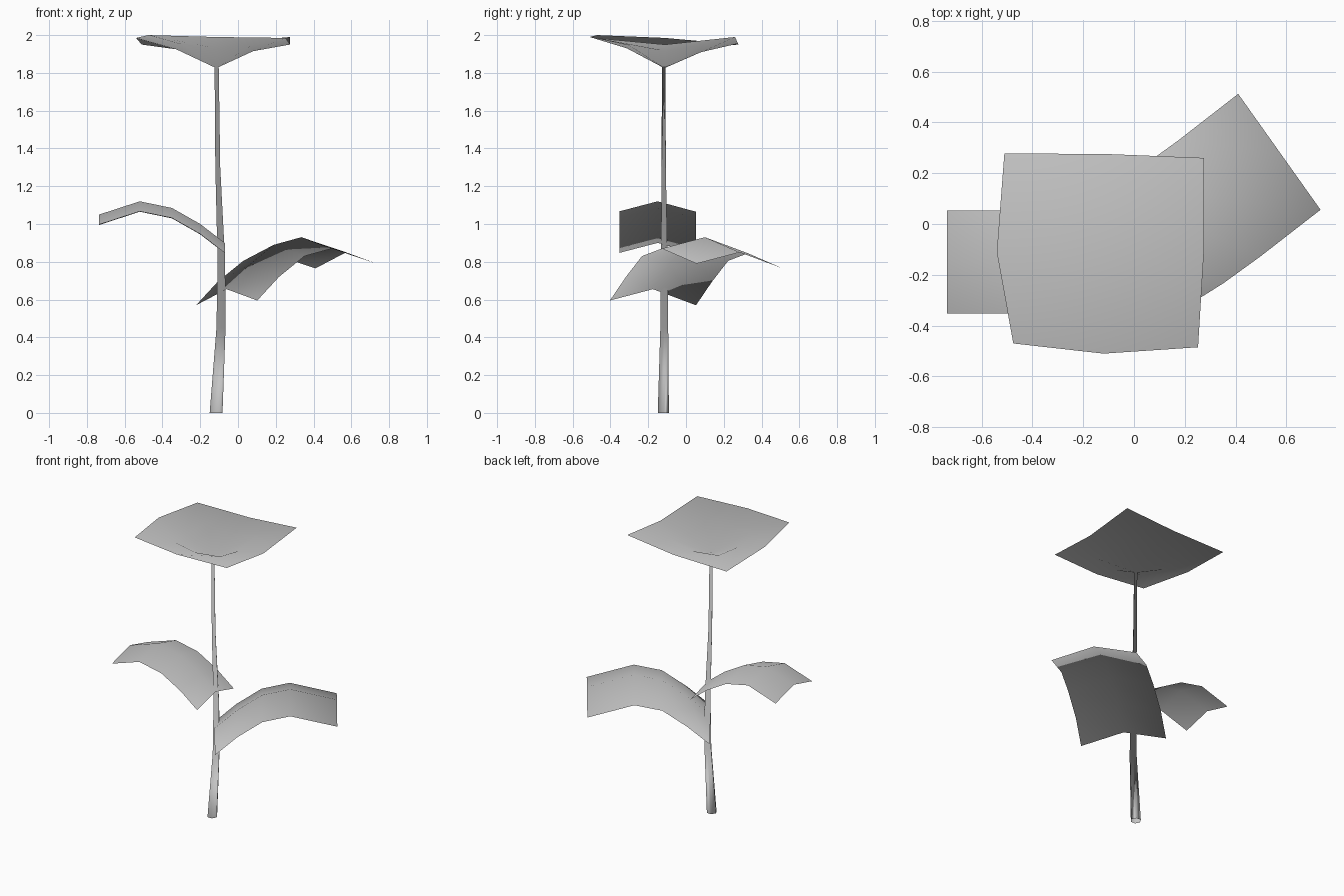
import bpy
import bmesh
from math import cos, sin, tau
from mathutils import Vector

default_cube = bpy.data.objects.get("Cube")
if default_cube:
    bpy.data.objects.remove(default_cube, do_unlink=True)

# One plain colour for the whole plant
grey = bpy.data.materials.new("plain grey")
grey.use_nodes = True
colour = (0.55, 0.55, 0.55, 1)
grey.diffuse_color = colour
shader = next(n for n in grey.node_tree.nodes if n.type == "BSDF_PRINCIPLED")
shader.inputs["Base Color"].default_value = colour

# Foliage normals fan out from the foot of the plant for soft, even shading
ROOT = Vector((-0.1, -0.1, 0))


def make_object(name, bm):
    mesh = bpy.data.meshes.new(name)
    bm.to_mesh(mesh)
    bm.free()
    mesh.materials.append(grey)
    mesh.shade_smooth()
    mesh.normals_split_custom_set_from_vertices(
        [(v.co - ROOT).normalized() for v in mesh.vertices])
    obj = bpy.data.objects.new(name, mesh)
    bpy.context.collection.objects.link(obj)
    return obj


def bridge(bm, first, second, closed=False):
    """Join two equal rows of vertices with quads."""
    count = len(first)
    for i in range(count if closed else count - 1):
        j = (i + 1) % count
        bm.faces.new((first[i], first[j], second[j], second[i]))


def make_leaf(name, spine, side, left_drop, right_drop):
    """Thin sheet folded along a bent spine."""
    bm = bmesh.new()
    rows = []
    for point in spine:
        centre = Vector(point)
        offset = Vector(side)
        left = centre + offset - Vector((0, 0, left_drop))
        right = centre - offset - Vector((0, 0, right_drop))
        rows.append([bm.verts.new(p) for p in (left, centre, right)])
    for first, second in zip(rows, rows[1:]):
        bridge(bm, first, second)
    return make_object(name, bm)


def make_stem(name, path, sides=6):
    """Tapered open tube; each path entry is x, y, z, radius."""
    bm = bmesh.new()
    rings = []
    for x, y, z, radius in path:
        angles = [tau * i / sides for i in range(sides)]
        rings.append([bm.verts.new((x + radius * cos(a), y + radius * sin(a), z))
                      for a in angles])
    for first, second in zip(rings, rings[1:]):
        bridge(bm, first, second, closed=True)
    return make_object(name, bm)


def make_flower(name, centre, rim, inner_heights):
    """Shallow square bowl: rim runs anticlockwise, corner then edge middle."""
    bm = bmesh.new()
    heart = Vector(centre)
    outer = [bm.verts.new(p) for p in rim]
    inner = []
    for point, height in zip(rim, inner_heights):
        middle = heart.lerp(Vector(point), 0.5)
        middle.z = height
        inner.append(bm.verts.new(middle))
    bridge(bm, outer, inner, closed=True)
    hub = bm.verts.new(heart)
    for i in range(0, len(inner), 2):
        bm.faces.new((hub, inner[i - 1], inner[i], inner[i + 1]))
    return make_object(name, bm)


make_stem("stem", [
    (-0.116, -0.12, 0, 0.034),
    (-0.09, -0.115, 0.45, 0.024),
    (-0.088, -0.115, 0.8, 0.02),
    (-0.107, -0.118, 1.3, 0.013),
    (-0.113, -0.118, 1.83, 0.011),
])

make_leaf("right_leaf", [
    (-0.07, -0.15, 0.9),
    (-0.2, -0.15, 1),
    (-0.35, -0.15, 1.085),
    (-0.52, -0.15, 1.12),
    (-0.735, -0.15, 1.05),
], side=(0, -0.203, 0), left_drop=0.053, right_drop=0.055)

make_leaf("left_leaf", [
    (-0.06, -0.175, 0.655),
    (0.055, -0.09, 0.78),
    (0.19, -0.005, 0.89),
    (0.335, 0.1, 0.93),
    (0.572, 0.284, 0.85),
], side=(-0.162, 0.228, 0), left_drop=0.085, right_drop=0.06)

make_flower("flower", (-0.115, -0.115, 1.825), [
    (-0.475, -0.47, 2),
    (-0.12, -0.51, 1.99),
    (0.252, -0.485, 1.985),
    (0.275, -0.11, 1.95),
    (0.275, 0.26, 1.99),
    (-0.1, 0.275, 1.955),
    (-0.51, 0.278, 1.95),
    (-0.54, -0.11, 1.985),
], [1.95, 1.93, 1.945, 1.915, 1.945, 1.91, 1.935, 1.925])
